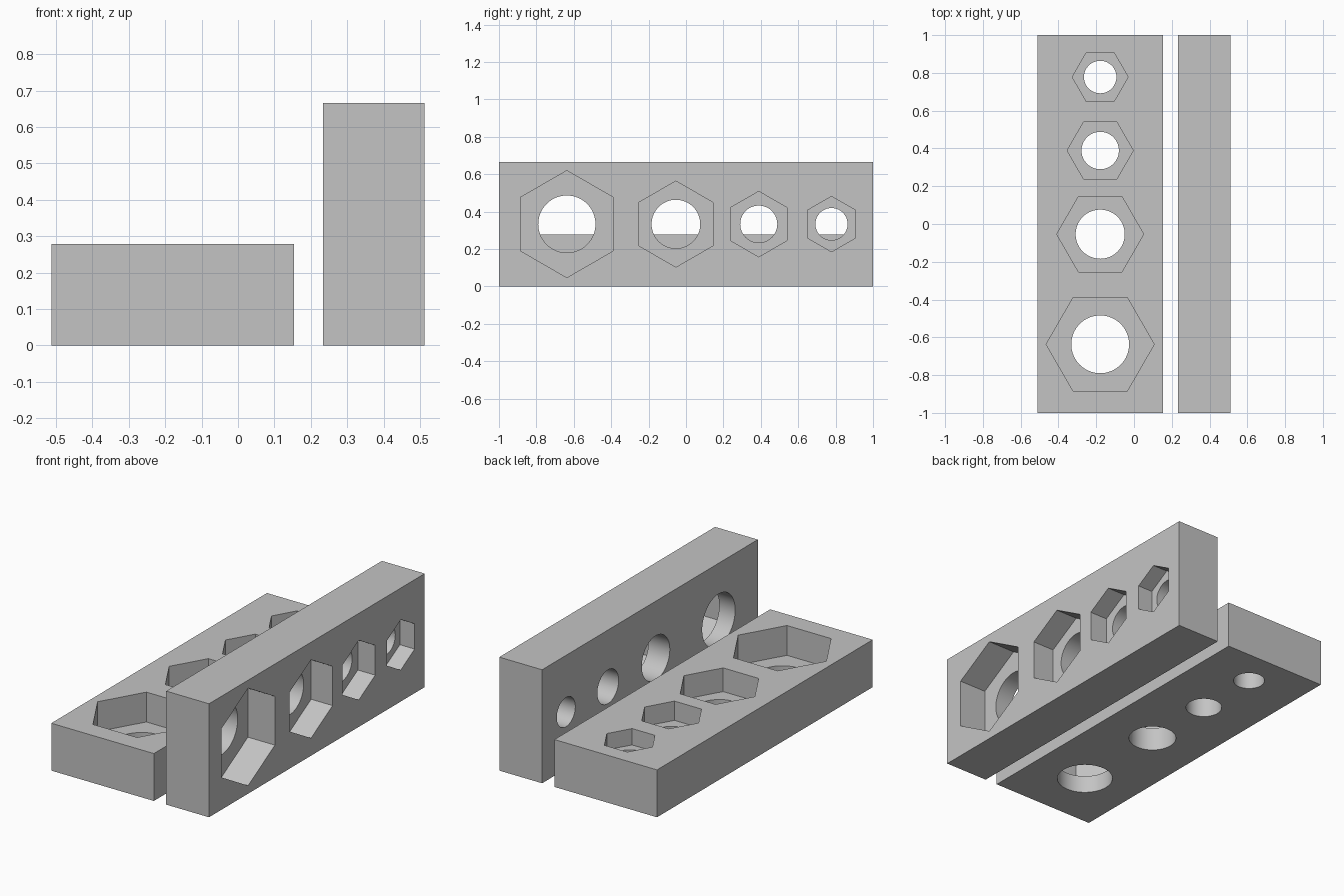
import bpy
import math
from mathutils import Matrix

cube = bpy.data.objects.get("Cube")
if cube:
    bpy.data.objects.remove(cube, do_unlink=True)

LENGTH, WIDTH, THICK = 2.0, 0.666, 0.278
# y position, hexagon corner radius, bore radius, pocket depth
SOCKETS = [
    (-0.637, 0.286, 0.153, 0.175),
    (-0.054, 0.230, 0.130, 0.139),
    (0.389, 0.175, 0.099, 0.113),
    (0.778, 0.148, 0.086, 0.096),
]

grey = bpy.data.materials.new("plain grey")
grey.use_nodes = True
colour = (0.55, 0.55, 0.55, 1)
grey.diffuse_color = colour
grey.node_tree.nodes["Principled BSDF"].inputs["Base Color"].default_value = colour


def prism(sides, radius, y, bottom, top):
    """Upright prism with a corner pointing along x."""
    bpy.ops.mesh.primitive_cylinder_add(
        vertices=sides, radius=radius, depth=top - bottom,
        location=(0, y, (bottom + top) / 2),
        rotation=(0, 0, math.pi / 2))
    return bpy.context.object


def cut(target, cutter):
    mod = target.modifiers.new("cut", 'BOOLEAN')
    mod.operation = 'DIFFERENCE'
    mod.solver = 'EXACT'
    mod.object = cutter
    bpy.context.view_layer.objects.active = target
    bpy.ops.object.modifier_apply(modifier=mod.name)
    bpy.data.objects.remove(cutter, do_unlink=True)


def socket_block(name):
    """Bar with hexagonal pockets in its top and round bores through it."""
    bpy.ops.mesh.primitive_cube_add(size=1, location=(0, 0, THICK / 2))
    block = bpy.context.object
    block.name = name
    block.data.transform(Matrix.Diagonal((WIDTH, LENGTH, THICK, 1)))
    for y, hex_radius, bore, depth in SOCKETS:
        cut(block, prism(6, hex_radius, y, THICK - depth, THICK + 0.1))
        cut(block, prism(64, bore, y, -0.1, THICK + 0.1))
    block.data.materials.clear()
    block.data.materials.append(grey)
    bpy.ops.object.select_all(action='DESELECT')
    block.select_set(True)
    bpy.context.view_layer.objects.active = block
    bpy.ops.object.shade_smooth_by_angle(angle=math.radians(30))
    return block


# Flat block, pockets facing up
flat_block = socket_block("flat_socket_block")
flat_block.location.x = -0.512 + WIDTH / 2

# Standing block, turned on its side with pockets facing +x
standing_block = socket_block("standing_socket_block")
standing_block.rotation_euler.y = math.pi / 2
standing_block.location = (0.512 - THICK / 2, 0, WIDTH / 2)
